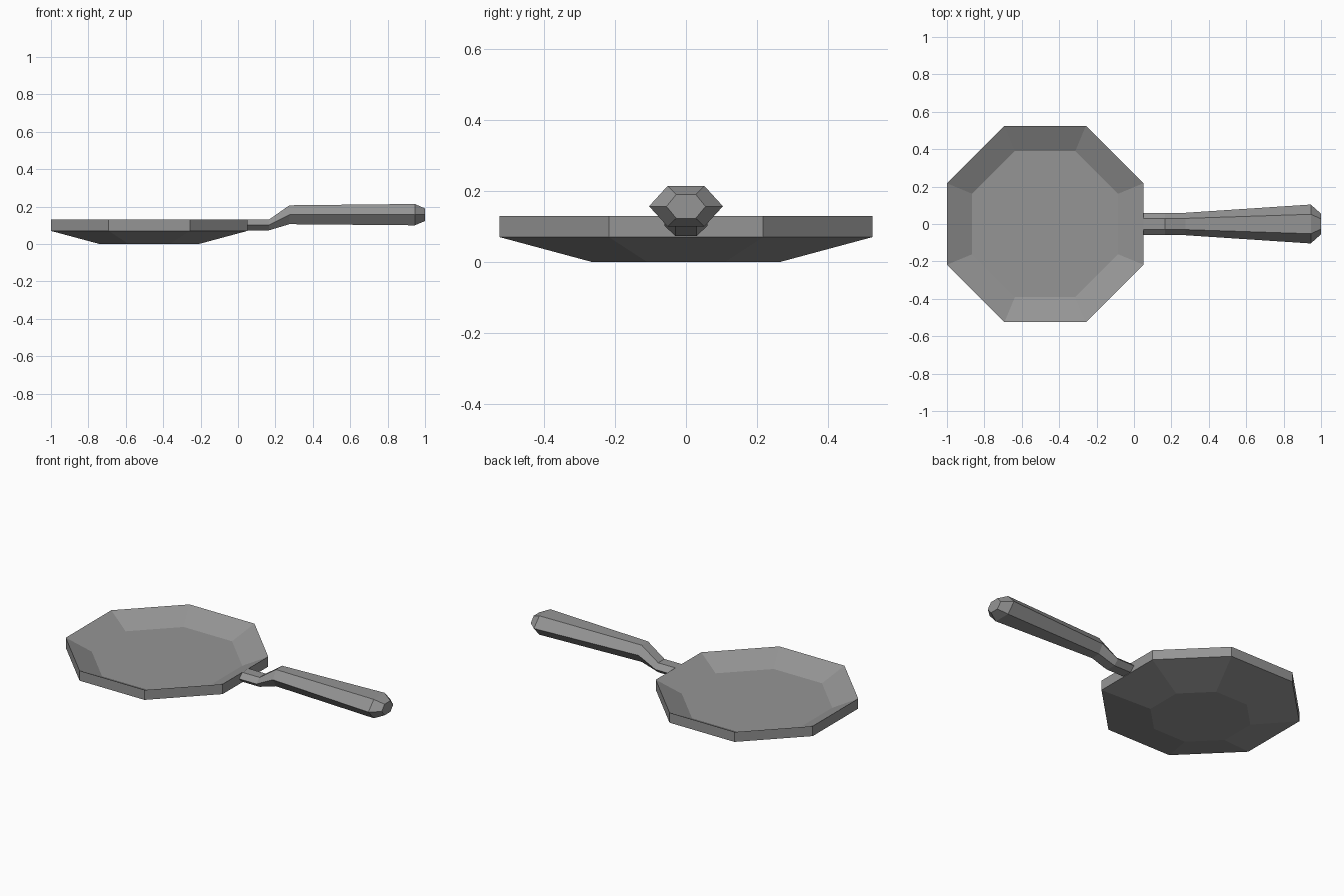
import bpy
import bmesh
import math

cube = bpy.data.objects.get("Cube")
if cube:
    bpy.data.objects.remove(cube, do_unlink=True)

GREY = (0.3, 0.3, 0.3, 1)
metal = bpy.data.materials.new("grey metal")
metal.use_nodes = True
metal.diffuse_color = GREY
metal.node_tree.nodes["Principled BSDF"].inputs["Base Color"].default_value = GREY


def loft(name, rings):
    """Bridge a row of equal-sized point rings and cap both ends."""
    bm = bmesh.new()
    loops = [[bm.verts.new(p) for p in ring] for ring in rings]
    count = len(loops[0])
    for a, b in zip(loops, loops[1:]):
        for i in range(count):
            j = (i + 1) % count
            bm.faces.new((a[i], a[j], b[j], b[i]))
    bm.faces.new(loops[0][::-1])
    bm.faces.new(loops[-1])
    bmesh.ops.recalc_face_normals(bm, faces=bm.faces)
    mesh = bpy.data.meshes.new(name)
    bm.to_mesh(mesh)
    bm.free()
    mesh.materials.append(metal)
    obj = bpy.data.objects.new(name, mesh)
    bpy.context.collection.objects.link(obj)
    return obj


def octagon(apothem, z, center_x=-0.475):
    radius = apothem / math.cos(math.pi / 8)
    angles = [math.pi / 8 + i * math.pi / 4 for i in range(8)]
    return [(center_x + radius * math.cos(a), radius * math.sin(a), z) for a in angles]


def hexagon(x, half_width, low, high):
    mid, half = (low + high) / 2, half_width / 2
    return [(x, half_width, mid), (x, half, high), (x, -half, high),
            (x, -half_width, mid), (x, -half, low), (x, half, low)]


# Pan: base, lower wall edge, sharp rim, then down to the cooking floor
pan_profile = [(0.265, 0), (0.525, 0.07), (0.525, 0.13), (0.39, 0.06)]
loft("pan", [octagon(a, z) for a, z in pan_profile])

# Handle: thin neck, upward kink, flaring grip and bevelled end
handle_sections = [
    (0.05, 0.06, 0.073, 0.13),
    (0.165, 0.06, 0.073, 0.13),
    (0.275, 0.06, 0.106, 0.207),
    (0.945, 0.104, 0.1, 0.214),
    (1.0, 0.055, 0.123, 0.19),
]
loft("handle", [hexagon(*s) for s in handle_sections])
